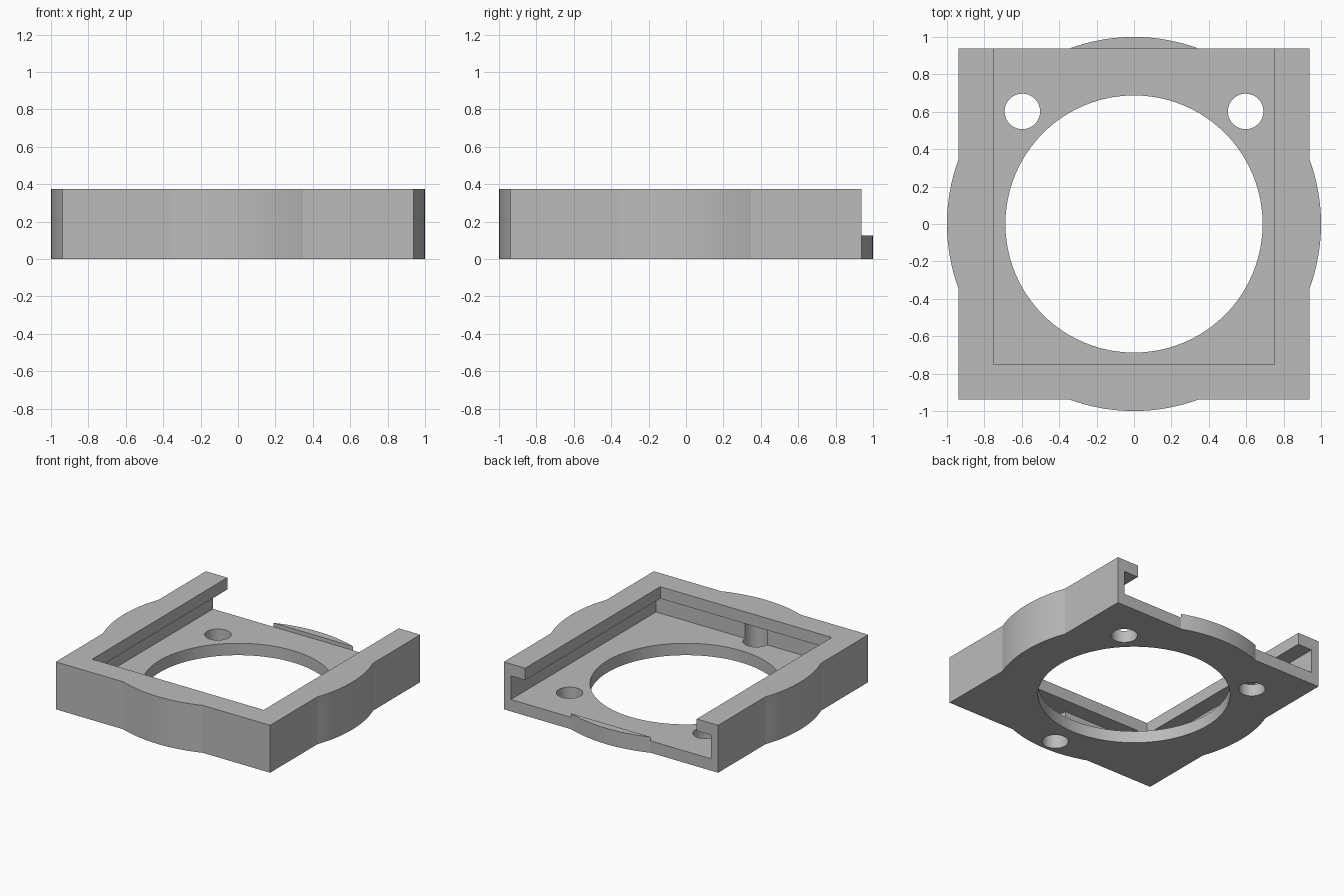
import bpy, bmesh, math

cube = bpy.data.objects.get("Cube")
if cube:
    bpy.data.objects.remove(cube, do_unlink=True)

HALF, HEIGHT = 0.9375, 0.375      # square half width, full height
FLOOR, LIP = 0.094, 0.281         # slot bottom and underside of the lip
BULGE = math.acos(HALF)           # half angle of each round bulge

grey = bpy.data.materials.new("plain grey")
grey.use_nodes = True
colour = (0.5, 0.5, 0.5, 1)
grey.diffuse_color = colour
grey.node_tree.nodes["Principled BSDF"].inputs["Base Color"].default_value = colour


def prism(name, outline, z0, z1):
    """Extrude a flat outline from z0 up to z1."""
    bm = bmesh.new()
    base = bm.faces.new([bm.verts.new((x, y, z0)) for x, y in outline])
    top = bmesh.ops.extrude_face_region(bm, geom=[base])["geom"]
    moved = [v for v in top if isinstance(v, bmesh.types.BMVert)]
    bmesh.ops.translate(bm, verts=moved, vec=(0, 0, z1 - z0))
    bmesh.ops.recalc_face_normals(bm, faces=bm.faces)
    mesh = bpy.data.meshes.new(name)
    bm.to_mesh(mesh)
    bm.free()
    mesh.materials.append(grey)
    obj = bpy.data.objects.new(name, mesh)
    bpy.context.collection.objects.link(obj)
    return obj


def arc(middle, half_angle, steps, radius=1.0, cx=0.0, cy=0.0):
    angles = [middle + half_angle * (2 * i / steps - 1) for i in range(steps + 1)]
    return [(cx + radius * math.cos(a), cy + radius * math.sin(a)) for a in angles]


def circle(cx, cy, radius, steps):
    return arc(0, math.pi, steps, radius, cx, cy)[:-1]


def box(x, y0, y1):
    return [(-x, y0), (x, y0), (x, y1), (-x, y1)]


def cut(target, outline, z0, z1):
    """Cut a prism out of the target and discard the cutter."""
    cutter = prism("cutter", outline, z0, z1)
    cutter.hide_render = True
    mod = target.modifiers.new("cut", 'BOOLEAN')
    mod.operation, mod.solver, mod.object = 'DIFFERENCE', 'EXACT', cutter
    bpy.context.view_layer.objects.active = target
    bpy.ops.object.modifier_apply(modifier=mod.name)
    bpy.data.objects.remove(cutter, do_unlink=True)


# Square body with round bulges on the right, front and left sides
outline = [(-HALF, HALF)]
for middle, corner in ((math.pi, (-HALF, -HALF)),
                       (1.5 * math.pi, (HALF, -HALF)),
                       (2 * math.pi, (HALF, HALF))):
    outline += arc(middle, BULGE, 16) + [corner]
body = prism("holder_body", outline, 0, HEIGHT)

# Sliding slot under the lip and the narrower opening above, both open at the back
cut(body, box(0.875, -0.875, 1.2), FLOOR, LIP)
cut(body, box(0.75, -0.75, 1.2), 0.2, 0.5)

# Large central bore, two rear holes and a blind front hole below the lip
cut(body, circle(0, 0, 0.6875, 96), -0.1, 0.2)
for side in (-1, 1):
    cut(body, circle(side * 0.597, 0.602, 0.095, 40), -0.1, 0.2)
cut(body, circle(0, -0.878, 0.095, 40), -0.1, LIP)

# Low rear bulge standing slightly above the floor
rear = prism("rear_bulge", arc(math.pi / 2, BULGE, 16), 0, 0.125)

# Smooth curved walls with crisp edges
bpy.ops.object.select_all(action='DESELECT')
for obj in (body, rear):
    obj.select_set(True)
bpy.context.view_layer.objects.active = body
bpy.ops.object.shade_smooth_by_angle(angle=math.radians(15))
